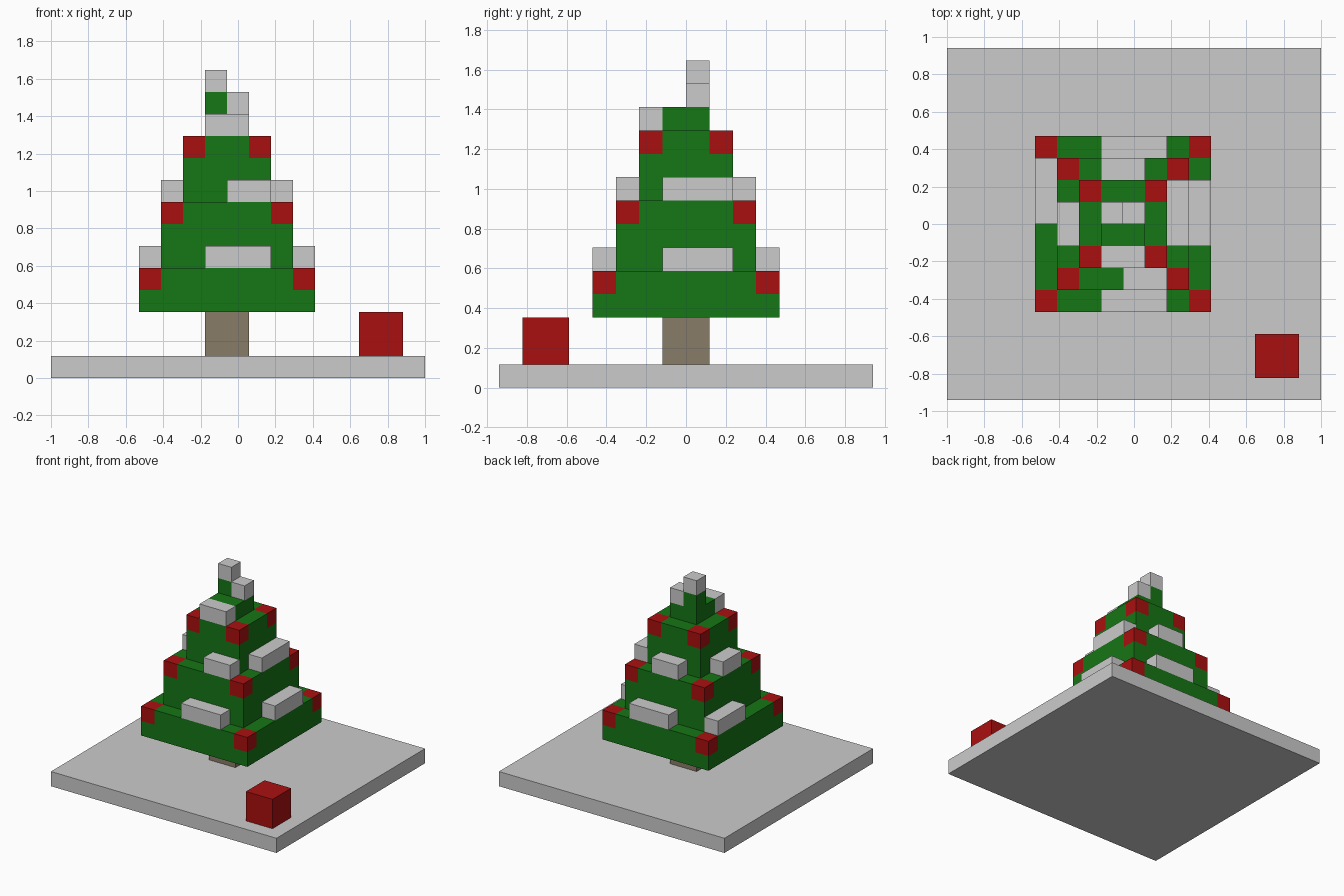
import bpy, bmesh
from mathutils import Vector

if "Cube" in bpy.data.objects:
    bpy.data.objects.remove(bpy.data.objects["Cube"])

U = 2 / 17                          # one block
ORIGIN = Vector((-8.5, -8, 0))      # grid corner, in blocks


def material(name, rgb):
    m = bpy.data.materials.new(name)
    m.diffuse_color = (*rgb, 1)
    m.use_nodes = True
    m.node_tree.nodes["Principled BSDF"].inputs["Base Color"].default_value = m.diffuse_color
    return m


GREEN = material("pine_green", (0.008, 0.18, 0.008))
RED = material("red", (0.40, 0.005, 0.005))
BROWN = material("bark_brown", (0.25, 0.20, 0.14))


def finish(name, bm, mat):
    bmesh.ops.recalc_face_normals(bm, faces=bm.faces)
    me = bpy.data.meshes.new(name)
    bm.to_mesh(me)
    bm.free()
    if mat:
        me.materials.append(mat)
    ob = bpy.data.objects.new(name, me)
    bpy.context.collection.objects.link(ob)
    return ob


def prism(bm, outline, z0, z1):
    """Extrude an outline given in block coordinates."""
    verts = [bm.verts.new((Vector((x, y, z0)) + ORIGIN) * U) for x, y in outline]
    face = bm.faces.new(verts)
    top = bmesh.ops.extrude_face_region(bm, geom=[face], use_keep_orig=True)["geom"]
    bmesh.ops.translate(bm, vec=(0, 0, (z1 - z0) * U),
                        verts=[v for v in top if isinstance(v, bmesh.types.BMVert)])


def rect(x0, x1, y0, y1):
    return [(x0, y0), (x1, y0), (x1, y1), (x0, y1)]


def block(name, x, y, z, mat=None):
    bm = bmesh.new()
    prism(bm, rect(*x, *y), *z)
    return finish(name, bm, mat)


def tier(n, lo, hi, z0, z1):
    """Square branch layer, top corners notched to hold red ornaments."""
    a, b, c, d = lo, lo + 1, hi - 1, hi
    bm = bmesh.new()
    prism(bm, rect(a, d, a, d), z0, z1 - 1)
    prism(bm, [(b, a), (c, a), (c, b), (d, b), (d, c), (c, c),
               (c, d), (b, d), (b, c), (a, c), (a, b), (b, b)], z1 - 1, z1)
    finish(f"branches_{n}", bm, GREEN)
    for i, x in enumerate((a, c)):
        for j, y in enumerate((a, c)):
            block(f"ornament_{n}_{i}{j}", (x, x + 1), (y, y + 1), (z1 - 1, z1), RED)


def snow(n, lo, hi, z, **sides):
    """Snow bars one block high on the ledge; each side gives its span."""
    for side, span in sides.items():
        edge = (lo, lo + 1) if side in ("front", "left") else (hi - 1, hi)
        x, y = (span, edge) if side in ("front", "back") else (edge, span)
        block(f"snow_{n}_{side}", x, y, (z, z + 1))


# Base, trunk and present
block("base", (0, 17), (0, 16), (0, 1))
block("trunk", (7, 9), (7, 9), (1, 3), BROWN)
block("present", (14, 16), (1, 3), (1, 3), RED)

# Branch layers
tier(1, 4, 12, 3, 5)
tier(2, 5, 11, 5, 8)
tier(3, 6, 10, 8, 11)
block("crown", (7, 9), (7, 9), (11, 12), GREEN)
block("tip", (7, 8), (8, 9), (12, 13), GREEN)

# Snow on the ledges and the tip
snow(1, 4, 12, 5, front=(7, 10), back=(7, 10), left=(8, 11), right=(7, 10))
snow(2, 5, 11, 8, front=(8, 10), back=(7, 9), left=(7, 9), right=(7, 10))
snow(3, 6, 10, 11, front=(7, 9))
block("snow_crown", (8, 9), (8, 9), (12, 13))
block("snow_tip", (7, 8), (8, 9), (13, 14))
